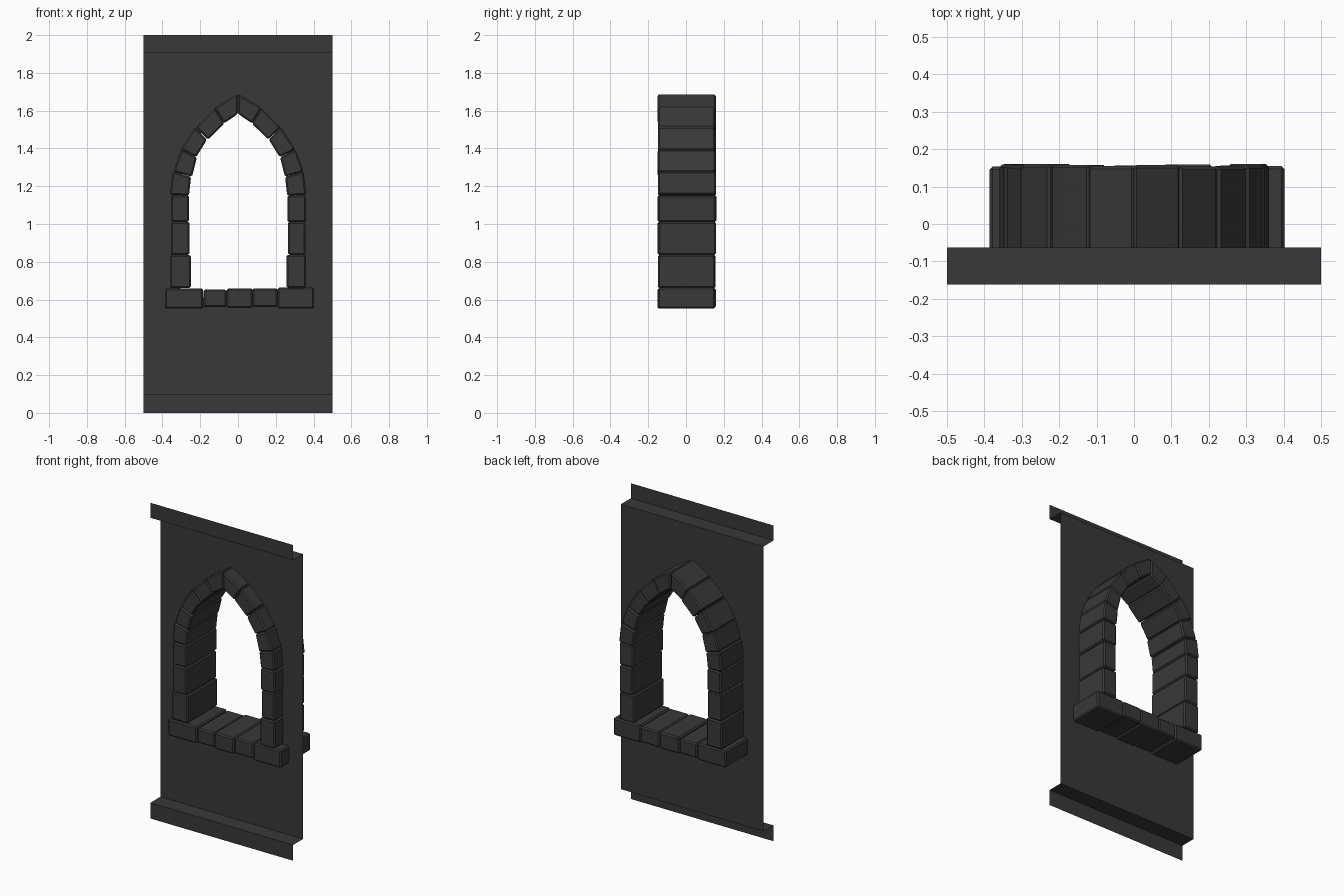
import bpy, bmesh, random

if "Cube" in bpy.data.objects:
    bpy.data.objects.remove(bpy.data.objects["Cube"])
random.seed(4)

stone_mat = bpy.data.materials.new("dark charcoal")
stone_mat.diffuse_color = (0.04, 0.04, 0.04, 1)
stone_mat.use_nodes = True
stone_mat.node_tree.nodes["Principled BSDF"].inputs["Base Color"].default_value = stone_mat.diffuse_color


def finish(name, bm):
    me = bpy.data.meshes.new(name)
    bm.to_mesh(me)
    bm.free()
    ob = bpy.data.objects.new(name, me)
    bpy.context.collection.objects.link(ob)
    me.materials.append(stone_mat)
    return ob


def stone(name, outline, y0=-0.149, y1=0.156):
    """Bevelled prism from a front-view outline, with slight depth variation."""
    y0 += random.uniform(-0.003, 0.003)
    y1 += random.uniform(-0.003, 0.005)
    bm = bmesh.new()
    f = bm.faces.new([bm.verts.new((x, y0, z)) for x, z in outline])
    ext = bmesh.ops.extrude_face_region(bm, geom=[f])
    for v in ext["geom"]:
        if isinstance(v, bmesh.types.BMVert):
            v.co.y = y1
    bmesh.ops.recalc_face_normals(bm, faces=bm.faces)
    bmesh.ops.bevel(bm, geom=bm.edges[:], offset=0.008, segments=1,
                    affect='EDGES', clamp_overlap=True)
    return finish(name, bm)


def box_outline(x0, x1, z0, z1):
    return [(x0, z0), (x1, z0), (x1, z1), (x0, z1)]


# Sill stones
for i, b in enumerate([(-.386, -.184, .552, .658), (-.183, -.06, .560, .652),
                       (-.06, .077, .555, .659), (.077, .21, .560, .659),
                       (.21, .402, .552, .663)]):
    stone(f"sill_stone_{i}", box_outline(*b))

# Jamb stones, (inner, outer, bottom, top) for each side
jambs = {-1: [(.250, .360, .660, .837), (.257, .356, .837, 1.011), (.259, .355, 1.011, 1.152)],
         1: [(.257, .360, .662, .837), (.265, .357, .837, 1.011), (.261, .361, 1.011, 1.152)]}
# Arch joints: (outer point, inner point), from springing to apex
joints = [((.358, 1.155), (.257, 1.150)), ((.344, 1.277), (.246, 1.250)),
          ((.303, 1.394), (.220, 1.354)), ((.227, 1.512), (.162, 1.447)),
          ((.125, 1.615), (.075, 1.532)), ((0, 1.69), (0, 1.583))]
for s, side in ((-1, "left"), (1, "right")):
    for i, (a, b, z0, z1) in enumerate(jambs[s]):
        stone(f"{side}_jamb_stone_{i}", box_outline(s * a, s * b, z0, z1))
    for i in range(5):
        (o0, i0), (o1, i1) = joints[i], joints[i + 1]
        k = random.uniform(-.004, .004) if i < 4 else 0
        stone(f"{side}_arch_stone_{i}",
              [(s * (x + k), z) for x, z in (o0, i0, i1, o1)])

# Wall sheet with arched opening hidden behind the stones
WY, FY = -0.063, -0.162
mid = [((o[0] + i[0]) / 2, (o[1] + i[1]) / 2) for o, i in joints]
half = [(.305, .61)] + mid
opening = half + [(-x, z) for x, z in reversed(half[:-1])]
bm = bmesh.new()
for loop in (opening, box_outline(-.5, .5, .1, 1.905)):
    vs = [bm.verts.new((x, WY, z)) for x, z in loop]
    for a, b in zip(vs, vs[1:] + vs[:1]):
        bm.edges.new((a, b))
bmesh.ops.triangle_fill(bm, edges=bm.edges[:], use_beauty=True, normal=(0, -1, 0))
for f in bm.faces:
    f.normal_update()
    if f.normal.y > 0:
        f.normal_flip()
finish("wall_panel", bm)

# Stepped bands along the bottom and top of the wall
for name, ledge, end in (("bottom_band", .1, 0), ("top_band", 1.905, 2)):
    bm = bmesh.new()
    rows = [[bm.verts.new((x, y, z)) for x in (-.5, .5)]
            for y, z in ((WY, ledge), (FY, ledge), (FY, end))]
    for a, b in zip(rows, rows[1:]):
        f = bm.faces.new((a[0], a[1], b[1], b[0]))
        f.normal_update()
        up = 1 if end == 0 else -1
        if f.normal.y > .5 or f.normal.z * up < -.5:
            f.normal_flip()
    finish(name, bm)
